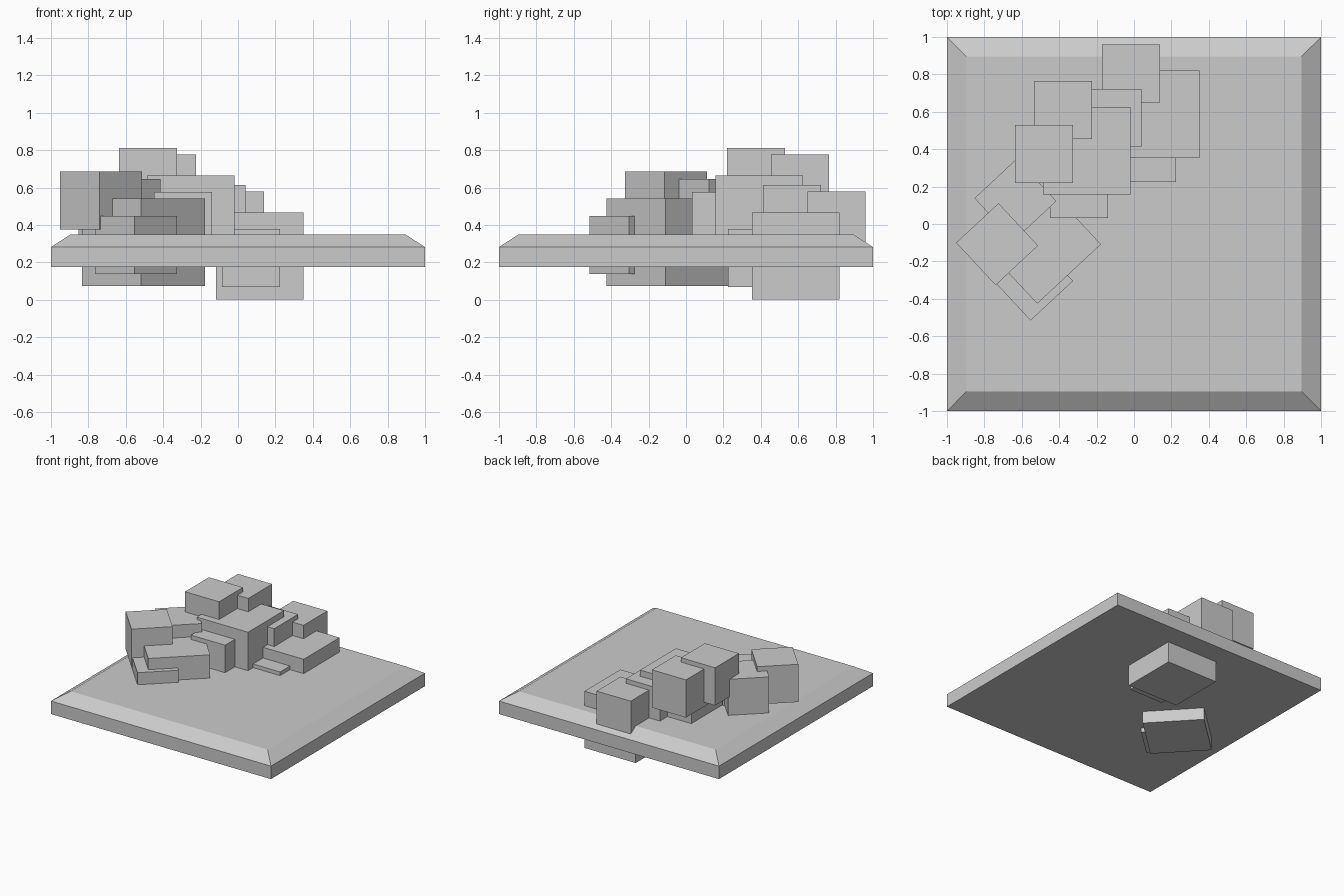
import bpy, bmesh
from math import radians

if "Cube" in bpy.data.objects:
    bpy.data.objects.remove(bpy.data.objects["Cube"])

BIG, SMALL = 0.466, 0.31


def block(name, x, y, top, size, turn=0):
    """Cube centred on x, y with its upper face at height top."""
    bpy.ops.mesh.primitive_cube_add(size=size, location=(x, y, top - size / 2),
                                    rotation=(0, 0, radians(turn)))
    bpy.context.object.name = name


# Base slab: straight sides, then a sloping border up to the flat top
bm = bmesh.new()
rings = []
for half, z in ((1.0, 0.175), (1.0, 0.282), (0.895, 0.35)):
    rings.append([bm.verts.new((sx * half, sy * half, z))
                  for sx, sy in ((-1, -1), (1, -1), (1, 1), (-1, 1))])
bm.faces.new(rings[0][::-1])
bm.faces.new(rings[-1])
for low, high in zip(rings, rings[1:]):
    for i in range(4):
        j = (i + 1) % 4
        bm.faces.new((low[i], low[j], high[j], high[i]))
mesh = bpy.data.meshes.new("base_slab")
bm.to_mesh(mesh)
bm.free()
bpy.context.collection.objects.link(bpy.data.objects.new("base_slab", mesh))

# Three clusters: one large block and three small ones (x, y, top height)
clusters = {
    "right": (0, (0.116, 0.587, 0.468),
              [(0.07, 0.380, 0.380), (-0.015, 0.805, 0.578), (-0.114, 0.567, 0.615)]),
    "middle": (0, (-0.253, 0.392, 0.666),
               [(-0.380, 0.610, 0.776), (-0.480, 0.374, 0.812), (-0.295, 0.187, 0.576)]),
    "left": (43, (-0.506, -0.097, 0.541),
             [(-0.545, -0.297, 0.449), (-0.634, 0.130, 0.646), (-0.732, -0.108, 0.685)]),
}
for side, (turn, large, smalls) in clusters.items():
    block(f"{side}_large_block", *large, BIG, turn)
    for n, spot in enumerate(smalls, 1):
        block(f"{side}_small_block_{n}", *spot, SMALL, turn)
